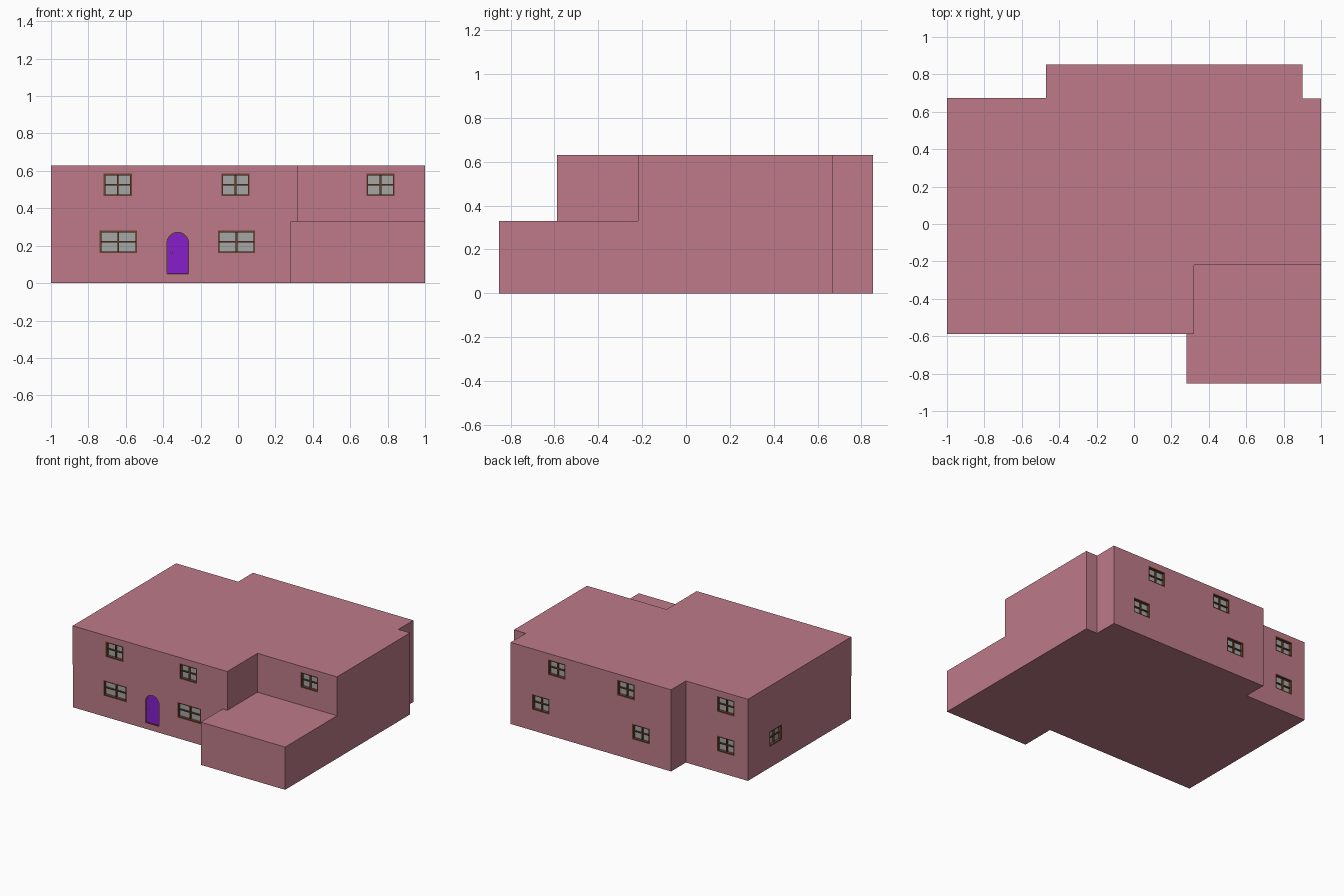
import bpy, bmesh, math
from mathutils import Matrix, Vector

if "Cube" in bpy.data.objects:
    bpy.data.objects.remove(bpy.data.objects["Cube"])


def material(name, rgb):
    m = bpy.data.materials.new(name)
    m.diffuse_color = (*rgb, 1)
    m.use_nodes = True
    m.node_tree.nodes["Principled BSDF"].inputs["Base Color"].default_value = m.diffuse_color
    return m


WALL = material("rose_wall", (0.51, 0.195, 0.25))
WOOD = material("brown_wood", (0.15, 0.055, 0.03))
GLASS = material("grey_glass", (0.38, 0.38, 0.37))
PURPLE = material("purple_door", (0.24, 0.013, 0.6))
BRASS = material("pale_knob", (0.7, 0.6, 0.4))


def finish(name, bm, mat):
    bmesh.ops.recalc_face_normals(bm, faces=bm.faces)
    me = bpy.data.meshes.new(name)
    bm.to_mesh(me)
    bm.free()
    ob = bpy.data.objects.new(name, me)
    bpy.context.collection.objects.link(ob)
    me.materials.append(mat)
    return ob


def add_prism(bm, points, vec):
    f = bm.faces.new([bm.verts.new(p) for p in points])
    r = bmesh.ops.extrude_face_region(bm, geom=[f])
    moved = [g for g in r["geom"] if isinstance(g, bmesh.types.BMVert)]
    bmesh.ops.translate(bm, verts=moved, vec=vec)


def add_box(bm, mat, x0, x1, y0, y1, z0, z1):
    m = mat @ Matrix.Translation(((x0 + x1) / 2, (y0 + y1) / 2, (z0 + z1) / 2))
    m = m @ Matrix.Diagonal((x1 - x0, y1 - y0, z1 - z0, 1))
    bmesh.ops.create_cube(bm, size=1, matrix=m)


def floor_block(name, outline, z0, z1):
    bm = bmesh.new()
    add_prism(bm, [(x, y, z0) for x, y in outline], (0, 0, z1 - z0))
    return finish(name, bm, WALL)


# Two storeys: the lower one includes the garage, the upper one is set back there
MID, TOP = 0.33, 0.63
back = [(1, 0.67), (0.9, 0.67), (0.9, 0.853), (-0.47, 0.853), (-0.47, 0.673), (-1, 0.673)]
ground = floor_block("ground_floor", back + [(-1, -0.585), (0.28, -0.585), (0.28, -0.853), (1, -0.853)], 0, MID)
upper = floor_block("upper_floor", back + [(-1, -0.588), (0.32, -0.588), (0.32, -0.22), (1, -0.22)], MID, TOP)

FRONT, BACK, LEFT = 0, math.pi, -math.pi / 2
cut = {"ground": bmesh.new(), "upper": bmesh.new()}
DEPTH = 0.03


def window(floor, x, y, z, angle, w=0.15, h=0.12):
    """Recessed window; local -y points out of the wall."""
    m = Matrix.Translation((x, y, z)) @ Matrix.Rotation(angle, 4, 'Z')
    a, b, t = w / 2, h / 2, 0.009
    add_box(cut[floor], m, -a, a, -0.02, DEPTH, -b, b)
    bm = bmesh.new()
    for s in (-1, 1):
        u = sorted((s * a, s * (a - t)))
        v = sorted((s * b, s * (b - t)))
        add_box(bm, m, *u, 0, DEPTH, -b, b)
        add_box(bm, m, -a, a, 0, DEPTH, *v)
    add_box(bm, m, -0.005, 0.005, 0.012, DEPTH, -b, b)
    add_box(bm, m, -a, a, 0.012, DEPTH, -0.004, 0.004)
    finish("window_frame", bm, WOOD)
    bm = bmesh.new()
    add_box(bm, m, -a + t, a - t, 0.022, DEPTH, -b + t, b - t)
    finish("window_glass", bm, GLASS)


ZL, ZU = 0.22, 0.525
# Front windows
for x in (-0.64, -0.008):
    window("ground", x, -0.585, ZL, FRONT, w=0.2)
for x, y in ((-0.643, -0.588), (-0.013, -0.588), (0.762, -0.22)):
    window("upper", x, y, ZU, FRONT)
# Back and left windows
for x, y in ((0.643, 0.853), (-0.213, 0.853), (-0.81, 0.673)):
    window("ground", x, y, ZL, BACK)
for x, y in ((0.506, 0.853), (-0.085, 0.853), (-0.81, 0.673)):
    window("upper", x, y, ZU, BACK)
window("ground", -1, 0.335, ZL, LEFT)


# Arched door, its dark surround and its knob
def arch(r, y, z0):
    arc = [(r * math.cos(math.pi * i / 16), r * math.sin(math.pi * i / 16)) for i in range(17)]
    pts = [(r, z0 - 0.213)] + arc + [(-r, z0 - 0.213)]
    return [Vector((-0.322 + u, y, 0.213 + v)) for u, v in pts]


add_prism(cut["ground"], arch(0.058, -0.605, 0.045), (0, 0.04, 0))
bm = bmesh.new()
add_prism(bm, arch(0.058, -0.571, 0.045), (0, 0.006, 0))
add_box(bm, Matrix(), -0.38, -0.264, -0.586, -0.565, 0.045, 0.051)
finish("door_surround", bm, WOOD)
bm = bmesh.new()
add_prism(bm, arch(0.055, -0.577, 0.051), (0, 0.008, 0))
finish("front_door", bm, PURPLE)
bm = bmesh.new()
bmesh.ops.create_uvsphere(bm, u_segments=12, v_segments=8, radius=0.005,
                          matrix=Matrix.Translation((-0.355, -0.58, 0.163)))
finish("door_knob", bm, BRASS)

# Cut the openings into each storey
for ob, key in ((ground, "ground"), (upper, "upper")):
    cutter = finish(key + "_cutter", cut[key], WALL)
    cutter.hide_render = True
    mod = ob.modifiers.new("openings", 'BOOLEAN')
    mod.operation, mod.solver, mod.object = 'DIFFERENCE', 'EXACT', cutter
    bpy.context.view_layer.objects.active = ob
    bpy.ops.object.modifier_apply(modifier=mod.name)
    bpy.data.objects.remove(cutter)
